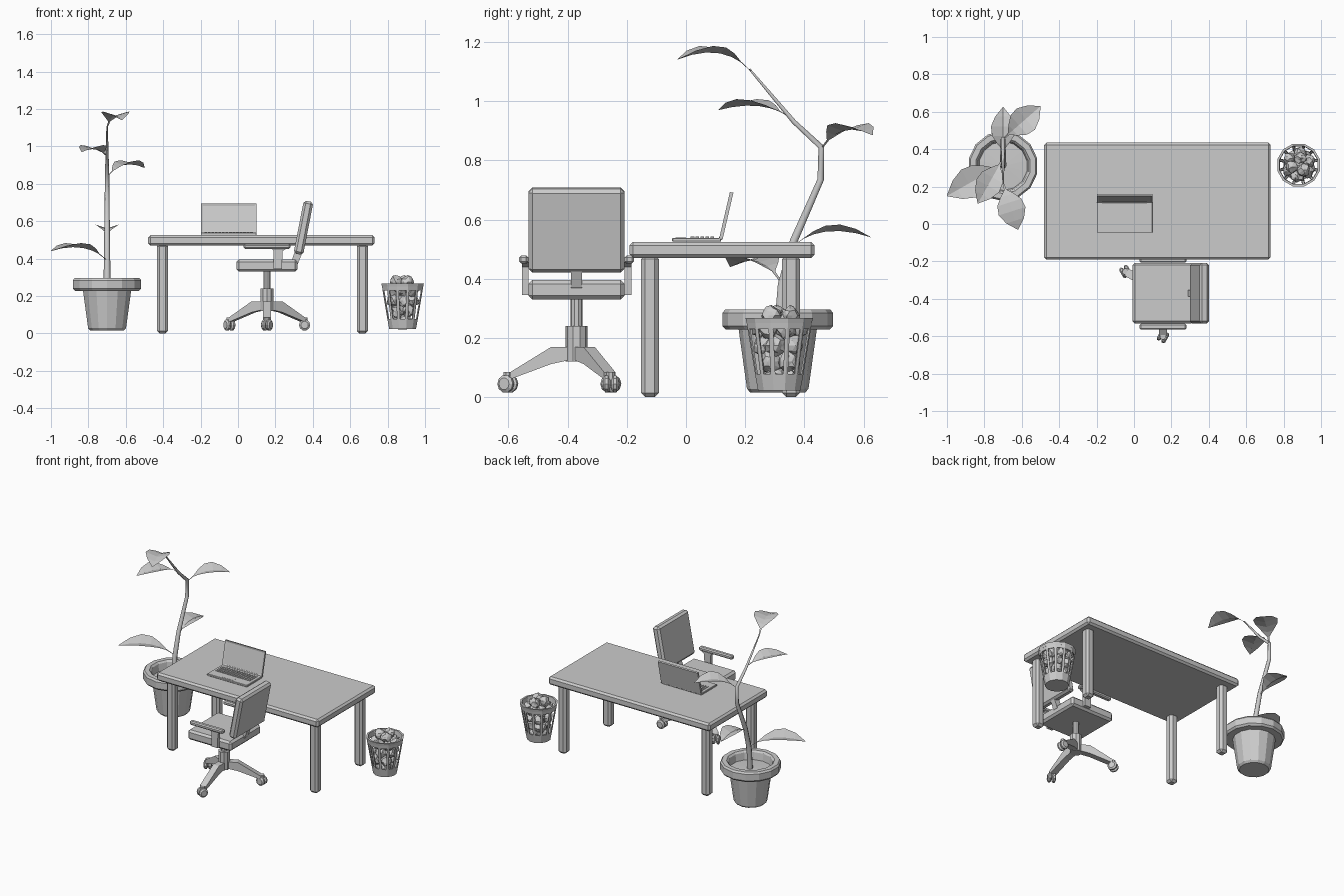
import bpy, bmesh, math, random
from mathutils import Vector, Matrix

if "Cube" in bpy.data.objects:
    bpy.data.objects.remove(bpy.data.objects["Cube"])

random.seed(4)


def finish(name, bm, loc=(0, 0, 0), rot=(0, 0, 0), recalc=True):
    if recalc:
        bmesh.ops.recalc_face_normals(bm, faces=bm.faces)
    me = bpy.data.meshes.new(name)
    bm.to_mesh(me)
    bm.free()
    ob = bpy.data.objects.new(name, me)
    ob.location, ob.rotation_euler = loc, rot
    bpy.context.collection.objects.link(ob)
    return ob


def box(name, loc, size, bevel=0.0, rot=(0, 0, 0)):
    bm = bmesh.new()
    bmesh.ops.create_cube(bm, size=1)
    bmesh.ops.scale(bm, vec=size, verts=bm.verts)
    if bevel:
        bmesh.ops.bevel(bm, geom=bm.edges[:], offset=bevel, segments=1, affect='EDGES')
    return finish(name, bm, loc, rot)


def lathe_bm(profile, n):
    """Revolve (radius, z) points about z; radius 0 makes a pole."""
    bm = bmesh.new()
    rings = []
    for r, z in profile:
        if r == 0:
            rings.append([bm.verts.new((0, 0, z))] * n)
        else:
            rings.append([bm.verts.new((r * math.cos(math.tau * (i + .5) / n),
                                        r * math.sin(math.tau * (i + .5) / n), z)) for i in range(n)])
    for a, b in zip(rings, rings[1:]):
        for i in range(n):
            j = (i + 1) % n
            bm.faces.new(list(dict.fromkeys((a[i], a[j], b[j], b[i]))))
    return bm


def lathe(name, profile, n, loc, rot=(0, 0, 0)):
    return finish(name, lathe_bm(profile, n), loc, rot)


def extrude(name, pts, width, loc, angle=0):
    """Extrude an x-z outline along y, centred."""
    bm = bmesh.new()
    f = bm.faces.new([bm.verts.new((x, -width / 2, z)) for x, z in pts])
    ext = bmesh.ops.extrude_face_region(bm, geom=[f])['geom']
    bmesh.ops.translate(bm, vec=(0, width, 0), verts=[v for v in ext if isinstance(v, bmesh.types.BMVert)])
    return finish(name, bm, loc, (0, 0, angle))


# Desk
box("desk_top", (0.125, 0.122, 0.4975), (1.21, 0.625, 0.055), 0.012)
for x, sx in ((-0.404, "left"), (0.665, "right")):
    for y, sy in ((-0.122, "front"), (0.355, "back")):
        box(f"desk_leg_{sy}_{sx}", (x, y, 0.24), (0.06, 0.06, 0.48), 0.014)

# Laptop: base, keys, touch pad, tilted screen with recessed panel
box("laptop_base", (-0.05, 0.036, 0.532), (0.298, 0.165, 0.013), 0.002)
bm = bmesh.new()
for r in range(5):
    for c in range(14):
        m = Matrix.Translation((-0.172 + c * 0.0188, 0.022 + r * 0.0165, 0.5395))
        bmesh.ops.create_cube(bm, size=1, matrix=m @ Matrix.Diagonal((0.014, 0.012, 0.005, 1)))
finish("laptop_keys", bm)
box("laptop_touch_pad", (-0.05, -0.018, 0.5385), (0.08, 0.036, 0.002))
bm = bmesh.new()
bmesh.ops.create_cube(bm, size=1)
bmesh.ops.scale(bm, vec=(0.298, 0.012, 0.162), verts=bm.verts)
front = [f for f in bm.faces if f.normal.y < -0.9]
bmesh.ops.inset_individual(bm, faces=front, thickness=0.016)
bmesh.ops.translate(bm, vec=(0, 0.004, 0), verts=front[0].verts)
finish("laptop_screen", bm, (-0.05, 0.136, 0.613), (math.radians(-13), 0, 0))
lathe("laptop_hinge", [(0, -0.12), (0.007, -0.12), (0.007, 0.12), (0, 0.12)], 8,
      (-0.05, 0.118, 0.537), (0, math.pi / 2, 0))

# Chair, turned to face -x
cx, cy = 0.155, -0.37
box("seat", (cx, cy, 0.363), (0.325, 0.325, 0.066), 0.013)
tilt = math.radians(11)
box("backrest", (0.35, cy, 0.565), (0.052, 0.325, 0.288), 0.013, (0, tilt, 0))
extrude("backrest_support", [(0.285, 0.385), (0.298, 0.345), (0.32, 0.372), (0.345, 0.435), (0.305, 0.44)],
        0.036, (0, cy, 0))
for s, side in ((-1, "front"), (1, "back")):
    box(f"armrest_{side}", (cx, cy + s * 0.179, 0.465), (0.25, 0.032, 0.026), 0.007)
    extrude(f"armrest_post_{side}", [(0.19, 0.345), (0.235, 0.345), (0.238, 0.44), (0.262, 0.456), (0.18, 0.456),
                                     (0.19, 0.44)], 0.022, (0, cy + s * 0.174, 0))
lathe("chair_column", [(0, 0.12), (0.037, 0.12), (0.037, 0.24), (0.02, 0.24), (0.02, 0.335), (0, 0.335)],
      10, (cx, cy, 0))
for i, deg in enumerate((30, 150, 270)):
    a = math.radians(deg)
    extrude(f"chair_leg_{i + 1}", [(0, 0.17), (0.085, 0.17), (0.225, 0.084), (0.225, 0.06), (0.085, 0.112),
                                   (0, 0.13)], 0.044, (cx, cy, 0), a)
    foot = (cx + 0.232 * math.cos(a), cy + 0.232 * math.sin(a))
    lathe(f"caster_stem_{i + 1}", [(0, 0.04), (0.016, 0.04), (0.016, 0.085), (0, 0.085)], 8, (*foot, 0))
    for k in (-1, 1):
        off = Vector((math.cos(a + 1.05), math.sin(a + 1.05), 0)) * 0.014 * k
        lathe(f"caster_wheel_{i + 1}_{'a' if k < 0 else 'b'}",
              [(0, -0.012), (0.02, -0.012), (0.03, -0.005), (0.03, 0.005), (0.02, 0.012), (0, 0.012)], 10,
              (foot[0] + off.x, foot[1] + off.y, 0.045), (0, math.pi / 2, a + 1.05))

# Waste basket: slotted wall, rim, floor
bx, by = 0.88, 0.315
bm = lathe_bm([(0, 0.025), (0.072, 0.025), (0.08, 0.07), (0.109, 0.238), (0.113, 0.265)], 12)
bm.normal_update()
wall = [f for f in bm.faces if 0.1 < f.calc_center_median().z < 0.2]
bmesh.ops.inset_individual(bm, faces=wall, thickness=0.011)
bmesh.ops.delete(bm, geom=wall, context='FACES')
basket = finish("waste_basket", bm, (bx, by, 0))
mod = basket.modifiers.new("thickness", 'SOLIDIFY')
mod.thickness, mod.offset = 0.006, 0
lathe("waste_basket_rim", [(0.104, 0.25), (0.114, 0.25), (0.118, 0.268), (0.106, 0.268), (0.104, 0.25)], 12,
      (bx, by, 0))

# Crumpled paper
bm = bmesh.new()
for z, ring, count, size in ((0.065, 0.03, 3, 0.034), (0.12, 0.044, 4, 0.036), (0.175, 0.052, 5, 0.036),
                             (0.23, 0.058, 6, 0.035), (0.255, 0.0, 1, 0.034), (0.275, 0.038, 3, 0.034)):
    for k in range(count):
        a = math.tau * k / count + z * 20
        m = Matrix.Translation((ring * math.cos(a), ring * math.sin(a), z))
        ball = bmesh.ops.create_icosphere(bm, subdivisions=2, radius=size, matrix=m)['verts']
        for v in ball:
            v.co = m.translation + (v.co - m.translation) * random.uniform(0.78, 1.14)
finish("crumpled_paper", bm, (bx, by, 0))

# Plant pot and soil
px, py = -0.70, 0.31
lathe("plant_pot", [(0, 0.015), (0.092, 0.015), (0.104, 0.028), (0.132, 0.228), (0.176, 0.228), (0.187, 0.24),
                    (0.187, 0.284), (0.178, 0.296), (0.148, 0.296), (0.138, 0.285), (0.13, 0.235)], 14, (px, py, 0))
lathe("soil", [(0.134, 0.238), (0, 0.245)], 14, (px, py, 0))

# Stem
cu = bpy.data.curves.new("plant_stem", 'CURVE')
cu.dimensions, cu.bevel_depth, cu.bevel_resolution, cu.use_fill_caps = '3D', 0.018, 1, True
path = [(0.315, 0.23, 1.1), (0.325, 0.38, 0.95), (0.365, 0.53, 0.85), (0.455, 0.735, 0.7), (0.457, 0.845, 0.65),
        (0.365, 0.93, 0.5), (0.285, 1.025, 0.35), (0.215, 1.108, 0.2)]
sp = cu.splines.new('POLY')
sp.points.add(len(path) - 1)
for p, (y, z, r) in zip(sp.points, path):
    p.co, p.radius = (px, y, z, 1), r
bpy.context.collection.objects.link(bpy.data.objects.new("plant_stem", cu))


# Leaves: folded blades along an arched midrib
def leaf(name, base, tip, arch, width, fold=0.022):
    base, tip = Vector(base), Vector(tip)
    ctrl = base.lerp(tip, 0.38)
    ctrl.z = arch
    d = tip - base
    side = Vector((-d.y, d.x, 0)).normalized()
    bm = bmesh.new()
    rows = []
    for t, w in ((0, 0.05), (0.18, 0.08), (0.32, 0.5), (0.48, 0.9), (0.66, 1), (0.84, 0.66), (1, 0.02)):
        c = base * (1 - t) ** 2 + ctrl * 2 * t * (1 - t) + tip * t * t
        e = side * width / 2 * w
        up = Vector((0, 0, fold * w))
        rows.append([bm.verts.new(p) for p in (c - e + up, c, c + e + up)])
    for a, b in zip(rows, rows[1:]):
        for i in (0, 1):
            bm.faces.new((a[i + 1], a[i], b[i], b[i + 1]))
    finish(name, bm)


leaf("leaf_top", (px, 0.22, 1.10), (-0.62, -0.03, 1.14), 1.205, 0.15)
leaf("leaf_upper_left", (px, 0.35, 0.945), (-0.835, 0.11, 0.97), 1.01, 0.14)
leaf("leaf_upper_right", (px, 0.455, 0.835), (-0.50, 0.63, 0.885), 0.94, 0.15)
leaf("leaf_lower_left", (px, 0.32, 0.39), (-1.0, 0.15, 0.44), 0.50, 0.17)
leaf("leaf_lower_back", (px, 0.36, 0.51), (-0.70, 0.625, 0.54), 0.595, 0.13)
